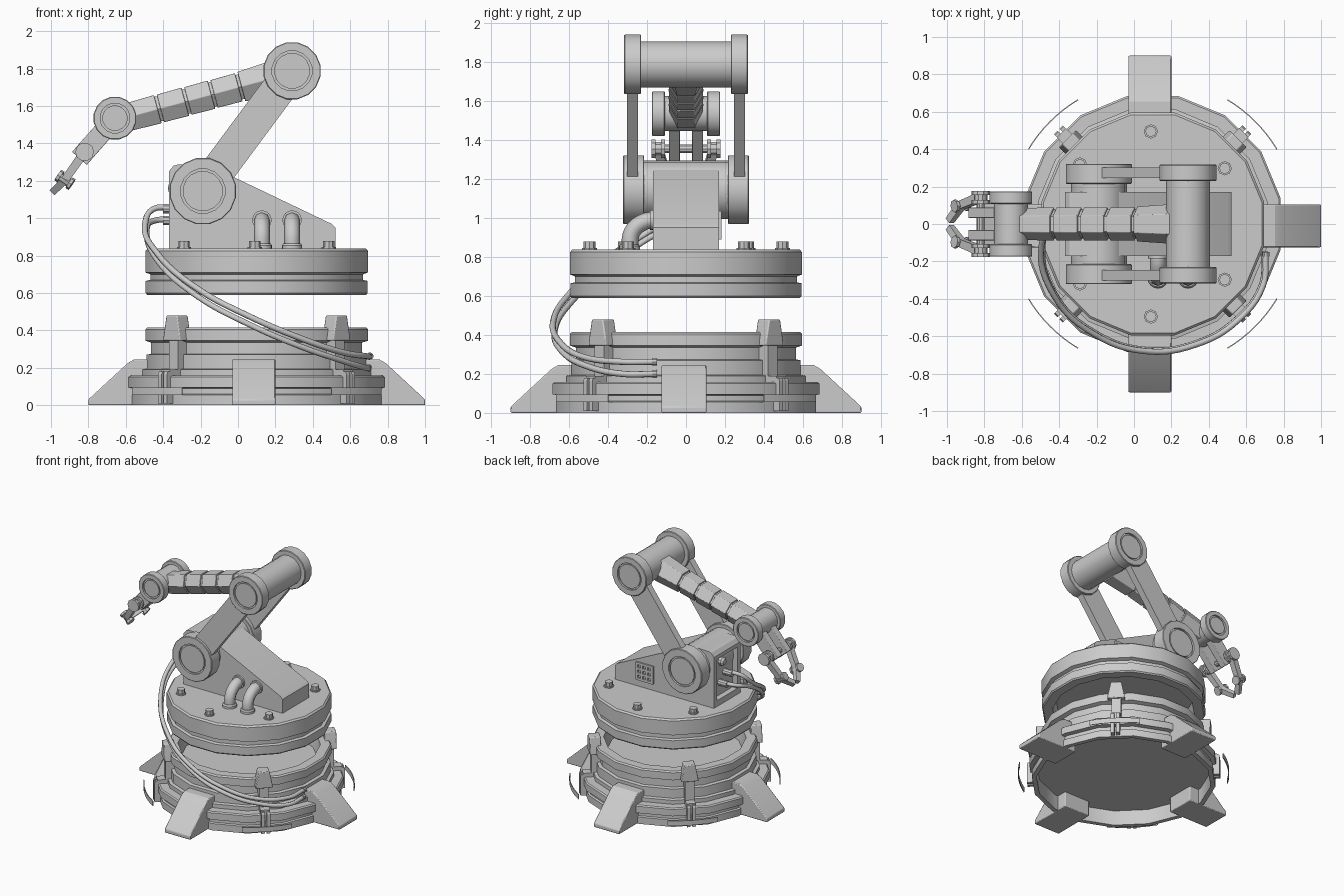
import bpy, bmesh
from math import sin, cos, pi, radians
from mathutils import Vector, Matrix

if "Cube" in bpy.data.objects:
    bpy.data.objects.remove(bpy.data.objects["Cube"])

CX = 0.1  # centre of the base


def finish(name, bm, bevel=0, matrix=None):
    bmesh.ops.remove_doubles(bm, verts=bm.verts, dist=1e-5)
    bmesh.ops.recalc_face_normals(bm, faces=bm.faces)
    if matrix:
        bm.transform(matrix)
    me = bpy.data.meshes.new(name)
    bm.to_mesh(me)
    bm.free()
    ob = bpy.data.objects.new(name, me)
    bpy.context.collection.objects.link(ob)
    if bevel:
        m = ob.modifiers.new("bevel", 'BEVEL')
        m.width, m.segments, m.limit_method = bevel, 2, 'ANGLE'
    bpy.ops.object.select_all(action='DESELECT')
    bpy.context.view_layer.objects.active = ob
    ob.select_set(True)
    bpy.ops.object.shade_smooth_by_angle(angle=radians(25))
    return ob


def turn(name, origin, axis, profile, n=16, phase=0.0, bevel=0):
    """Lathe (radius, height) pairs around an axis."""
    o, d = Vector(origin), Vector(axis).normalized()
    ref = Vector((0, 1, 0)) if abs(d.y) < 0.9 else Vector((1, 0, 0))
    side = (ref - d * ref.dot(d)).normalized()
    up = d.cross(side)
    bm = bmesh.new()
    rings = [[bm.verts.new(o + d * h + r * (side * cos(phase + 2 * pi * i / n) + up * sin(phase + 2 * pi * i / n)))
              for i in range(n)] for r, h in profile]
    for a, b in zip(rings, rings[1:]):
        for i in range(n):
            j = (i + 1) % n
            bm.faces.new((a[i], a[j], b[j], b[i]))
    for ring, (r, h) in ((rings[0], profile[0]), (rings[-1], profile[-1])):
        if r > 1e-4:
            bm.faces.new(ring)
    return finish(name, bm, bevel)


def rod(name, p0, p1, r0, r1=None, n=16, phase=0.0, bevel=0):
    d = Vector(p1) - Vector(p0)
    return turn(name, p0, d, [(r0, 0), (r0 if r1 is None else r1, d.length)], n, phase, bevel)


def prism(name, outline, y0, y1, matrix=None, bevel=0):
    """Extrude an (x, z) outline from y0 to y1."""
    bm = bmesh.new()
    a, b = ([bm.verts.new((x, y, z)) for x, z in outline] for y in (y0, y1))
    bm.faces.new(a)
    bm.faces.new(b)
    for i in range(len(a)):
        bm.faces.new((a[i - 1], a[i], b[i], b[i - 1]))
    return finish(name, bm, bevel, matrix)


def bar(name, p0, p1, width, y0, y1, bevel=0):
    """Flat bar between two (x, z) points."""
    a, b = Vector(p0), Vector(p1)
    d = (b - a).normalized()
    s = Vector((-d.y, d.x)) * width / 2
    return prism(name, [a + s, b + s, b - s, a - s], y0, y1, bevel=bevel)


def cable(name, pts, r):
    cu = bpy.data.curves.new(name, 'CURVE')
    cu.dimensions, cu.bevel_depth, cu.bevel_resolution = '3D', r, 2
    cu.use_fill_caps, cu.resolution_u = True, 6
    sp = cu.splines.new('BEZIER')
    sp.bezier_points.add(len(pts) - 1)
    for bp, p in zip(sp.bezier_points, pts):
        bp.co = p
        bp.handle_left_type = bp.handle_right_type = 'AUTO'
    bpy.context.collection.objects.link(bpy.data.objects.new(name, cu))


def around(deg):
    return Matrix.Translation((CX, 0, 0)) @ Matrix.Rotation(radians(deg), 4, 'Z')


# Base drum (hollow underneath) and turntable, both open towards the gap between them
turn("base", (CX, 0, 0), (0, 0, 1), [
    (0, .12), (.645, .12), (.645, 0), (.68, 0), (.68, .055), (.665, .06), (.665, .09), (.698, .095), (.698, .15),
    (.688, .158), (.625, .158), (.625, .19), (.60, .195), (.60, .27), (.575, .275), (.575, .335), (.607, .345),
    (.607, .405), (.597, .415), (.525, .415), (.505, .30), (0, .30)], 16, pi / 16)
turn("turntable", (CX, 0, 0), (0, 0, 1), [
    (0, .70), (.505, .70), (.525, .59), (.597, .59), (.605, .60), (.605, .665), (.58, .67), (.58, .70),
    (.607, .71), (.607, .825), (.595, .837), (0, .837)], 16, pi / 16)

# Four feet
for k in range(4):
    shift = Matrix.Translation((-.015, 0, 0) if k % 2 else (0, -.01, 0))
    prism("foot", [(.55, 0), (.90, 0), (.90, .03), (.885, .045), (.69, .225), (.655, .245), (.55, .245)],
          -.115, .115, shift @ around(90 * k), bevel=.006)

# Four diagonal clamps with outer guard strips
for k in range(4):
    a = 45 + 90 * k
    prism("clamp_cap", [(-.065, .345), (.065, .345), (.06, .38), (.04, .48), (-.04, .48), (-.06, .38)],
          -.56, -.645, around(a + 90), bevel=.006)
    prism("clamp_stem", [(.56, .36), (.63, .36), (.63, .19), (.69, .19), (.69, .15), (.56, .15)],
          -.035, .035, around(a))
    for s in (-1, 1):
        prism("clamp_clip", [(.62, .18), (.705, .18), (.712, .165), (.712, .01), (.66, .01), (.66, .15), (.62, .15)],
              s * .02 - .013, s * .02 + .013, around(a))
    bm = bmesh.new()
    rows = [[bm.verts.new((r * cos(t), r * sin(t), z)) for r, z in ((.772, .055), (.778, .055), (.778, .095), (.772, .095))]
            for t in [radians(-14 + 3.5 * i) for i in range(9)]]
    for p, q in zip(rows, rows[1:]):
        for i in range(4):
            bm.faces.new((p[i], p[(i + 1) % 4], q[(i + 1) % 4], q[i]))
    bm.faces.new(rows[0])
    bm.faces.new(rows[-1])
    finish("guard_strip", bm, 0, around(a))

# Turntable bolts
for deg in (90, -90, 37, -37, 140, -140):
    x, y = CX - .01 + .495 * cos(radians(deg)), .495 * sin(radians(deg))
    turn("bolt", (x, y, .83), (0, 0, 1), [(.038, 0), (.038, .016), (.03, .016), (.03, .048), (0, .048)], 8)

# Housing with framed end panel, lamp and rear vent
prism("housing", [(-.325, .83), (-.325, 1.286), (-.17, 1.29), (.50, .97), (.52, .95), (.52, .83)], -.17, .17)
for s in (-1, 1):
    prism("panel_post", [(-.37, .83), (-.37, 1.25), (-.345, 1.28), (-.325, 1.286), (-.325, .83)], s * .13, s * .17)
prism("panel_top", [(-.37, 1.22), (-.37, 1.25), (-.345, 1.28), (-.325, 1.286), (-.325, 1.22)], -.13, .13)
prism("panel_sill", [(-.37, .83), (-.37, .885), (-.325, .885), (-.325, .83)], -.13, .13)
turn("panel_lamp", (-.325, .03, 1.16), (-1, 0, 0), [(.035, 0), (.035, .03), (.022, .045), (0, .05)], 10)
for i in range(4):
    rod("vent_slat", (.175, .173, .90 + .042 * i), (.325, .173, .90 + .042 * i), .014, n=4, phase=pi / 4)
    rod("vent_bar", (.18 + .046 * i, .173, .89), (.18 + .046 * i, .173, 1.035), .014, n=4, phase=pi / 4)

# Joints: shoulder, elbow and wrist, mirrored in y
S, E, W = (-.188, 1.145), (.289, 1.788), (-.658, 1.535)
for name, (x, z), R, ri, y0, y1 in (("shoulder", S, .18, .12, .215, .322), ("elbow", E, .155, .108, .23, .318),
                                    ("wrist", W, .116, .08, .108, .175)):
    for s in (-1, 1):
        turn(name + "_flange", (x, 0, z), (0, s, 0), [
            (0, y0), (R - .004, y0), (R, y0 + .004), (R, y1 - .004), (R - .004, y1), (ri, y1), (ri, y1 - .015),
            (ri - .012, y1 - .015), (ri - .012, y1 - .004), (0, y1 - .004)], 16, pi / 16)
    rod(name + "_axle", (x, -y0 - .01, z), (x, y0 + .01, z), {"shoulder": .15, "elbow": .118, "wrist": .09}[name])

# Upper arm bars
for s in (-1, 1):
    bar("upper_arm", S, E, .182, s * .247, s * .302)


# Segmented hexagonal forearm
def on_arm(x):
    return (x, 0, 1.522 + .27 * (x + .655))


rod("forearm_core", on_arm(.2), on_arm(-.62), .078, n=6)
for x0, x1, r0, r1 in ((.22, .018, .108, .094), (.004, -.128, .09, .088), (-.142, -.268, .09, .088),
                       (-.282, -.415, .09, .088), (-.429, -.62, .09, .085)):
    rod("forearm_segment", on_arm(x0), on_arm(x1), r0, r1, n=6, bevel=.003)

# Gripper: fork, cross rod and two fingers
G = (-.82, 1.355)
rod("gripper_rod", (G[0], -.16, G[1]), (G[0], .16, G[1]), .022, n=10)
for s in (-1, 1):
    bar("gripper_fork", W, (-.848, 1.32), .105, s * .032, s * .087, bevel=.004)
    for y0, y1, r in ((.108, .128, .05), (.128, .156, .036), (.156, .176, .05)):
        rod("finger_knuckle", (G[0], s * y0, G[1]), (G[0], s * y1, G[1]), r, n=10)
    knuckle = Vector((G[0], s * .142, G[1]))
    joint = Vector((-.925, s * .10, 1.205))
    tip = Vector((-.985, s * .018, 1.145))
    rod("finger_link", knuckle, joint, .034, .03, n=4, phase=pi / 4)
    ax = Vector((.8, s * .1, -.55)).normalized()
    for e in (-1, 1):
        c = joint + ax * .036 * e
        rod("finger_joint", joint, c, .024, n=8)
        rod("finger_joint_cap", c - ax * .009, c + ax * .009, .034, n=8)
    rod("finger_tip", joint, tip, .03, .026, n=4, phase=pi / 4)

# Arched pipes on the front of the housing
for x in (.128, .289):
    cable("arched_pipe", [(x, -.15, .99), (x, -.215, .98), (x, -.275, .93), (x, -.29, .83)], .043)
    turn("pipe_collar", (x, -.29, .83), (0, 0, 1), [(.054, 0), (.054, .025), (.046, .035), (0, .035)])
    turn("pipe_socket", (x, -.165, .99), (0, -1, 0), [(.052, 0), (.052, .02), (0, .02)])

# Two long cables sweeping round the front to the base
for dz, dy, dr in ((0, -.03, 0), (-.062, .035, -.012)):
    pts = [(-.32, 0, 1.05), (-.45, -.02, 1.05), (-.495, -.12, .98), (-.43, -.38, .81), (-.22, -.585, .625),
           (.06, -.68, .475), (.33, -.645, .36), (.55, -.52, .285), (.69, -.33, .262), (.705, -.16, .262)]
    run = [(CX + (x - CX) * (1 + dr), y * (1 + dr) + (dy if i < 2 else 0), z + dz * (1 if i in (0, 1, 8, 9) else .7))
           for i, (x, y, z) in enumerate(pts)]
    cable("long_cable", run, .016)
    x, y, z = run[-1]
    rod("cable_plug", (x, y - .015, z), (x, y + .01, z), .02, n=10)
    rod("panel_plug", (-.32, dy, 1.05 + dz), (-.40, dy, 1.05 + dz), .026, n=10)
